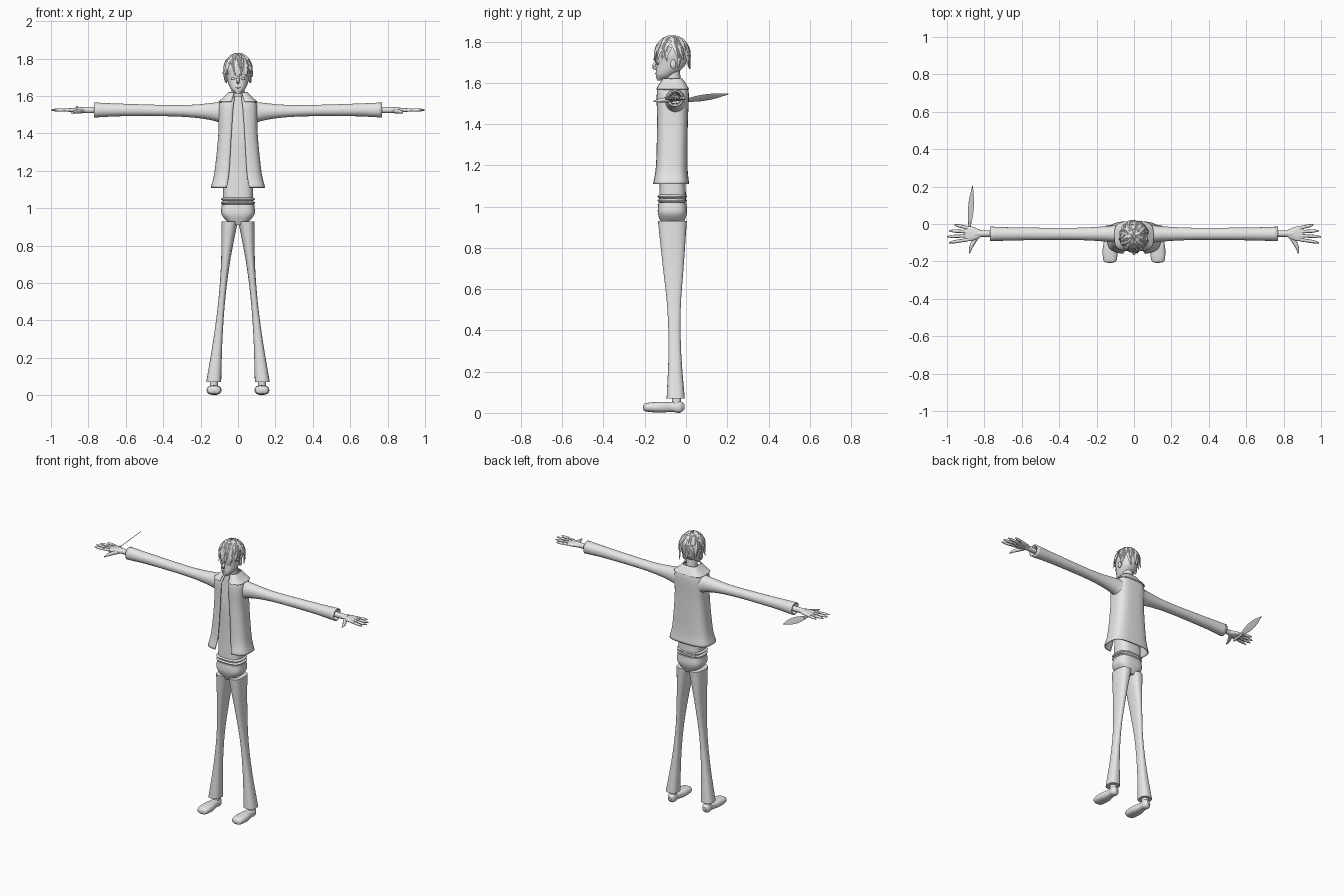
import bpy, bmesh, math, random
from mathutils import Vector

if "Cube" in bpy.data.objects:
    bpy.data.objects.remove(bpy.data.objects["Cube"])
random.seed(4)

GREY = (0.8, 0.8, 0.8, 1)
grey = bpy.data.materials.new("light grey")
grey.use_nodes = True
grey.diffuse_color = GREY
grey.node_tree.nodes["Principled BSDF"].inputs["Base Color"].default_value = GREY


def curve(values, f):
    """Smooth value at fraction f through evenly spaced values."""
    if isinstance(values, (int, float)):
        return values
    first, last = values[0] * 2 - values[1], values[-1] * 2 - values[-2]
    ends = [first, *values, last]
    spans = len(values) - 1
    i = min(int(f * spans), spans - 1)
    t = f * spans - i
    a, b, c, d = ends[i:i + 4]
    bend = a * 2 - b * 5 + c * 4 - d
    twist = b * 3 - a - c * 3 + d
    return b + ((c - a) * t + bend * t ** 2 + twist * t ** 3) / 2


def finish(name, bm, mirror=False, thickness=0, angle=45):
    """Turn a bmesh into a smooth shaded object."""
    bmesh.ops.recalc_face_normals(bm, faces=bm.faces)
    mesh = bpy.data.meshes.new(name)
    bm.to_mesh(mesh)
    bm.free()
    mesh.materials.append(grey)
    part = bpy.data.objects.new(name, mesh)
    bpy.context.collection.objects.link(part)
    bpy.ops.object.select_all(action="DESELECT")
    part.select_set(True)
    bpy.context.view_layer.objects.active = part
    bpy.ops.object.shade_smooth_by_angle(angle=math.radians(angle))
    if thickness:
        part.modifiers.new("thickness", "SOLIDIFY").thickness = thickness
    if mirror:
        part.modifiers.new("mirror", "MIRROR")


def skin(bm, rows, closed=True, caps=True):
    """Bridge rows of points with quads."""
    rows = [[bm.verts.new(point) for point in row] for row in rows]
    count = len(rows[0])
    for low, high in zip(rows, rows[1:]):
        for i in range(count if closed else count - 1):
            j = (i + 1) % count
            bm.faces.new((low[i], low[j], high[j], high[i]))
    if caps:
        bm.faces.new(rows[0])
        bm.faces.new(rows[-1])


def loft(name, span, centre, half, axis="Z", power=2.5, gap=None, caps=True, tilt=0, sides=32, **finish_options):
    """Rounded sections along an axis, with an optional opening at the front."""
    steps = 4 * (len(span) + 2)
    rows = []
    for k in range(steps + 1):
        f = k / steps
        t = curve(span, f)
        mid_u, mid_v = (curve(c, f) for c in centre)
        half_u, half_v = (curve(h, f) for h in half)
        start = math.asin((curve(gap, f) / half_u) ** (power / 2)) if gap else 0
        row = []
        for i in range(sides):
            turn = i / (sides - 1 if gap else sides)
            angle = start + (math.tau - 2 * start) * turn
            s, c = math.sin(angle), -math.cos(angle)
            du = math.copysign(abs(s) ** (2 / power), s) * half_u
            dv = math.copysign(abs(c) ** (2 / power), c) * half_v
            u, v = mid_u + du, mid_v + dv + tilt * du
            row.append({"X": (t, u, v), "Y": (u, t, v), "Z": (u, v, t)}[axis])
        rows.append(row)
    bm = bmesh.new()
    skin(bm, rows, closed=not gap, caps=caps and not gap)
    finish(name, bm, **finish_options)


def tube(name, points, radius, sides=12, **finish_options):
    """Round tube along a smooth path."""
    points = [Vector(p) for p in points]
    steps = 4 * len(points)
    path = [curve(points, k / steps) for k in range(steps + 1)]
    rows = []
    for k, point in enumerate(path):
        along = path[min(k + 1, steps)] - path[max(k - 1, 0)]
        turn = along.to_track_quat("Z", "Y")
        r = curve(radius, k / steps)
        angles = [math.tau * i / sides for i in range(sides)]
        rows.append([point + turn @ Vector((r * math.cos(a), r * math.sin(a), 0)) for a in angles])
    bm = bmesh.new()
    skin(bm, rows)
    finish(name, bm, **finish_options)


def ball(name, location, size, **finish_options):
    bm = bmesh.new()
    bmesh.ops.create_uvsphere(bm, u_segments=16, v_segments=10, radius=1)
    bmesh.ops.scale(bm, vec=size, verts=bm.verts)
    bmesh.ops.translate(bm, vec=location, verts=bm.verts)
    finish(name, bm, **finish_options)


# Trousers with flared legs, and a belt of two ridges
loft("trouser_leg", span=(.07, .93), centre=((.13, .045), (-.05, -.066)),
     half=((.04, .025, .018, .024, .044), (.044, .031, .032, .051, .07)), mirror=True)
loft("trouser_hips", span=(.91, 1.02), centre=(0, -.066),
     half=((.04, .087, .087), (.05, .07, .068)), power=3)
for bottom in (1.02, 1.04):
    loft("belt_ridge", span=(bottom, bottom + .018), centre=(0, -.067),
         half=((.08, .09, .09, .08), (.06, .07, .07, .06)), power=3)

# Shirt, and an open jacket flared at the hem
loft("shirt", span=(1.03, 1.6), centre=(0, -.065),
     half=((.08, .08, .09, .04), (.065, .06, .06, .04)), power=3)
loft("jacket", span=(1.11, 1.2, 1.4, 1.54, 1.58, 1.6), centre=(0, (-.073, -.065, -.063)),
     half=((.145, .125, .105, .103, .085, .05), (.088, .077, .075, .078, .068, .048)),
     gap=(.06, .047, .035, .025, .02, .02), power=3.2, sides=41, thickness=.006)
loft("collar", span=(1.57, 1.62), centre=(0, -.065),
     half=((.105, .075, .052), (.08, .065, .048)), gap=(.035, .02), power=3.5, thickness=.005)

# Sleeves with hollow cuffs
loft("sleeve", axis="X", span=(.06, .12, .3, .6, .77), power=2.1, caps=False,
     centre=(-.053, (1.5, 1.515, 1.52, 1.525, 1.525)),
     half=((.058, .044, .033, .034, .039), (.077, .05, .031, .033, .04)), thickness=.008, mirror=True)

# Hands: each finger spreads away from the middle of the palm
PALM_Y, PALM_Z = -.052, 1.525
tube("wrist", [(.7, PALM_Y, PALM_Z), (.85, PALM_Y, PALM_Z)], radius=.017, mirror=True)
loft("palm", axis="X", span=(.81, .91), centre=(PALM_Y, PALM_Z),
     half=((.014, .03, .04, .035), (.013, .014, .011, .006)), sides=20, mirror=True)
for finger in range(4):
    spread = finger - 1.5
    reach = 1 - .01 * (spread - .5) ** 2
    knuckle = (.89, PALM_Y - .021 * spread, PALM_Z)
    fingertip = (reach, PALM_Y - .032 * spread, PALM_Z)
    tube("finger", [knuckle, fingertip], radius=(.01, .009, .009, .008, .003), sides=8, mirror=True)
tube("thumb", [(.84, -.065, 1.52), (.87, -.12, 1.515), (.88, -.157, 1.51)],
     radius=(.014, .01, .003), sides=8, mirror=True)

# Knife in the right hand, its tilted blade pointing back
tube("knife_handle", [(-.885, -.09, 1.51), (-.878, .01, 1.515)], radius=.008)
loft("knife_blade", axis="Y", span=(0, .205), centre=((-.878, -.863), (1.515, 1.545)),
     half=((.008, .015, .013, .001), .002), power=2, tilt=1, sides=12)

# Shoes and ankles
loft("shoe", axis="Y", span=(-.208, -.195, -.13, -.07, -.03, -.008), centre=(.128, (.026, .03)),
     half=((.01, .035, .039, .027, .026, .01), (.008, .02, .026, .024, .029, .012)), sides=20, mirror=True)
tube("ankle", [(.129, -.045, .03), (.127, -.047, .11)], radius=.022, mirror=True)

# Head and face
loft("head", span=(1.612, 1.64, 1.69, 1.76, 1.805), centre=(0, (-.12, -.1, -.072, -.07, -.07)),
     half=((.012, .04, .058, .062, .025), (.02, .046, .07, .073, .03)), power=2.2)
tube("neck", [(0, -.055, 1.55), (0, -.065, 1.66)], radius=.035)
tube("nose", [(0, -.138, 1.71), (0, -.157, 1.68), (0, -.145, 1.667)], radius=(.004, .009, .006), sides=8)
ball("eye", location=(.026, -.136, 1.693), size=(.013, .006, .006), mirror=True)
ball("ear", location=(.063, -.062, 1.69), size=(.007, .014, .022), mirror=True)
ball("lips", location=(0, -.146, 1.645), size=(.015, .004, .004))

# Hair: a cap with layered, tapering locks
SCALP = Vector((0, -.066, 1.738))
ball("hair_cap", location=SCALP, size=(.068, .077, .08))


def lock(bm, around, top, bottom, width, flick):
    """Add a lock that follows the scalp down and flicks out at its tip."""
    rows = []
    steps = 5
    for k in range(steps + 1):
        f = k / steps
        polar = top + (bottom - top) * f
        angle = around + math.copysign(f, flick) / 5
        out = 1 + abs(flick) * f ** 3 + math.sin(f * math.pi) / 25
        across = math.sin(min(polar, math.pi / 2))
        away = Vector((math.sin(angle) * across, -math.cos(angle) * across, math.cos(polar)))
        mid = SCALP + away * Vector((.071, .08, .084)) * out
        side = Vector((math.cos(angle), math.sin(angle), 0)) * width * (1.01 - f) ** .6
        depth = away * .009 * (1 - f * .8)
        rows.append([mid - side, mid + depth, mid + side, mid - depth])
    skin(bm, rows)


bm = bmesh.new()
for layer in range(4):
    count = 9 + 3 * layer
    top = .1 + .35 * layer
    for i in range(count):
        around = math.tau * (i + random.uniform(-.3, .3)) / count
        facing = -math.cos(around)
        bottom = top + random.uniform(.7, 1.2) + .2 * max(0, facing)
        if facing < -.4:
            bottom = min(bottom, random.uniform(1.8, 2.1))
        flick = random.choice((-1, 1)) * random.uniform(.03, .17)
        lock(bm, around, top, min(bottom, 2.6), .019, flick)
finish("hair_locks", bm, angle=35)
